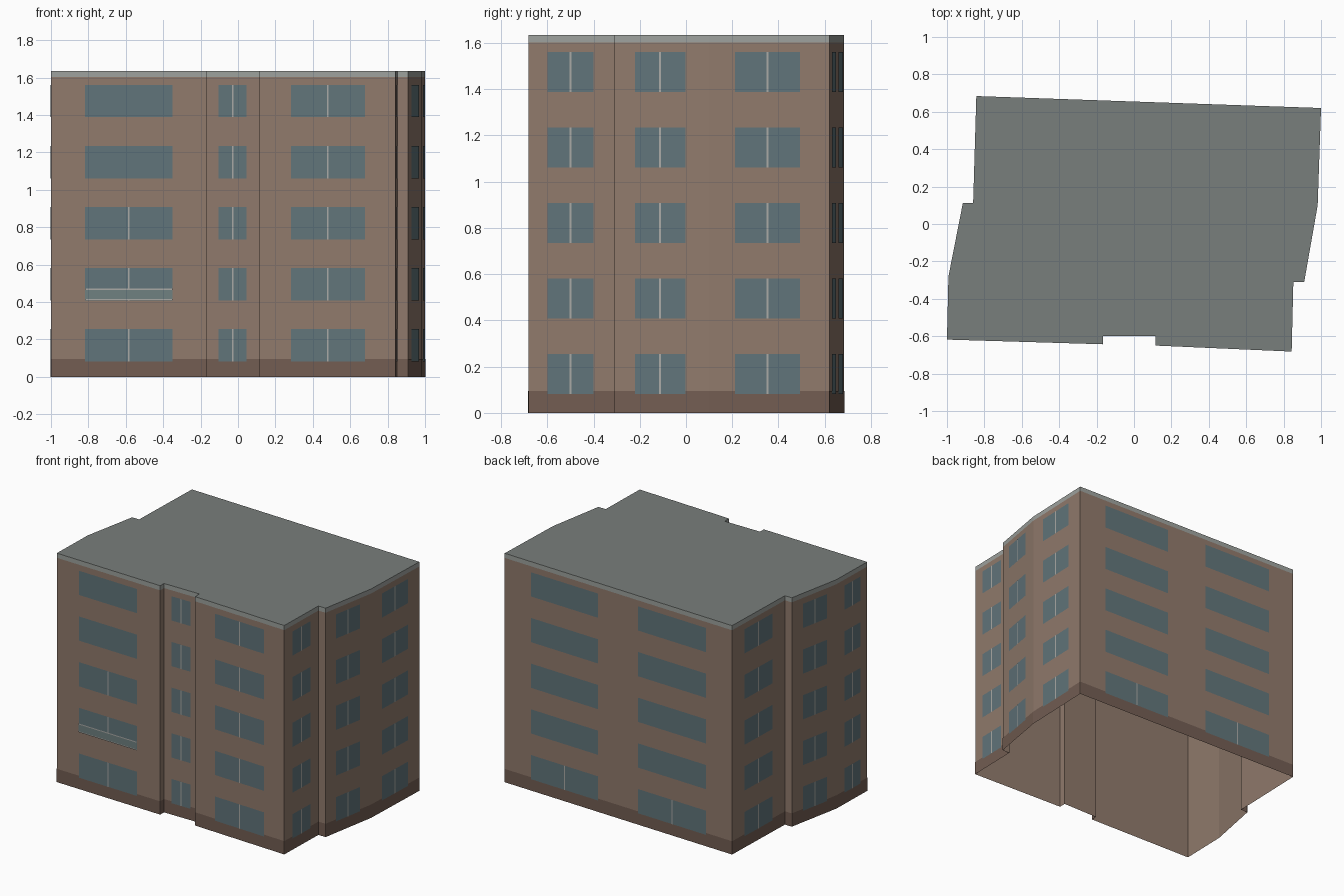
import bpy
from mathutils import Vector

if "Cube" in bpy.data.objects:
    bpy.data.objects.remove(bpy.data.objects["Cube"])

# Footprint, counter-clockwise from the front left corner
FOOT = [Vector(p) for p in [
    (-1.0, -0.618), (-0.165, -0.643), (-0.165, -0.60), (0.115, -0.60),
    (0.115, -0.65), (0.843, -0.682), (0.852, -0.31), (0.91, -0.31),
    (0.982, 0.10), (1.0, 0.62), (-0.843, 0.684), (-0.86, 0.112),
    (-0.915, 0.112), (-0.992, -0.28)]]
N = len(FOOT)
WALL_TOP, ROOF_TOP, PLINTH_TOP = 1.602, 1.635, 0.095


def material(name, rgb):
    m = bpy.data.materials.new(name)
    m.diffuse_color = (*rgb, 1)
    m.use_nodes = True
    m.node_tree.nodes["Principled BSDF"].inputs["Base Color"].default_value = m.diffuse_color
    return m


BRICK = material("brick", (0.28, 0.195, 0.15))
PLINTH = material("plinth", (0.17, 0.11, 0.085))
GLASS = material("glass", (0.12, 0.177, 0.195))
FRAME = material("frame", (0.40, 0.40, 0.38))
TRIM = material("trim", (0.34, 0.36, 0.34))
ROOF = material("roof", (0.19, 0.21, 0.20))
RAIL_PANEL = material("rail_panel", (0.16, 0.22, 0.22))


def add_mesh(name, verts, faces, mat):
    me = bpy.data.meshes.new(name)
    me.from_pydata(verts, [], faces)
    me.materials.append(mat)
    ob = bpy.data.objects.new(name, me)
    bpy.context.collection.objects.link(ob)
    return ob


def ring(name, z0, z1, mat):
    """Band of wall faces following the footprint."""
    verts = [(p.x, p.y, z) for z in (z0, z1) for p in FOOT]
    faces = [(i, (i + 1) % N, N + (i + 1) % N, N + i) for i in range(N)]
    return add_mesh(name, verts, faces, mat)


def quad(side, f0, f1, z0, z1, out):
    """Corners of a panel lying just outside one footprint side."""
    a, b = FOOT[side], FOOT[(side + 1) % N]
    d = b - a
    n = Vector((d.y, -d.x)).normalized() * out
    p, q = a + d * f0 + n, a + d * f1 + n
    return [(p.x, p.y, z0), (q.x, q.y, z0), (q.x, q.y, z1), (p.x, p.y, z1)]


def panels(name, quads, mat):
    verts = [v for q in quads for v in q]
    faces = [tuple(range(i, i + 4)) for i in range(0, len(verts), 4)]
    return add_mesh(name, verts, faces, mat)


# Shell, roof edge band and flat roof; the underside is open
ring("walls", 0, WALL_TOP, BRICK)
ring("roof_edge", WALL_TOP, ROOF_TOP, TRIM)
add_mesh("flat_roof", [(p.x, p.y, ROOF_TOP) for p in FOOT], [tuple(range(N))], ROOF)
panels("plinth", [quad(i, 0, 1, 0, PLINTH_TOP, 0.0015) for i in range(N)], PLINTH)

# Window columns: name, side, start and end along the side, rows with a mullion
ALL = range(5)
COLUMNS = [
    ("front_left", 0, 0.218, 0.778, range(3)),
    ("front_middle", 2, 0.22, 0.755, ALL),
    ("front_right", 4, 0.23, 0.775, ALL),
    ("right_front", 5, 0.225, 0.76, ALL),
    ("right_middle", 7, 0.22, 0.75, ALL),
    ("right_back", 8, 0.215, 0.755, ALL),
    ("back_right", 9, 0.117, 0.412, range(1)),
    ("back_left", 9, 0.588, 0.886, range(1)),
    ("left_back", 10, 0.226, 0.755, ALL),
    ("left_middle", 12, 0.24, 0.79, ALL),
    ("left_front", 13, 0.25, 0.77, ALL),
]
for name, side, f0, f1, split in COLUMNS:
    length = (FOOT[(side + 1) % N] - FOOT[side]).length
    rows = [0.082 + 0.3265 * r for r in range(5)]
    mid, half = (f0 + f1) / 2, 0.004 / length
    panels(name + "_windows", [quad(side, f0, f1, z, z + 0.173, 0.003) for z in rows], GLASS)
    panels(name + "_mullions", [quad(side, mid - half, mid + half, rows[r], rows[r] + 0.173, 0.0045)
                                for r in split], FRAME)

# Shallow balcony railing on the front left window
panels("balcony_panel", [quad(0, 0.218, 0.778, 0.41, 0.47, 0.007)], RAIL_PANEL)
panels("balcony_rails", [quad(0, 0.218, 0.778, z, z + 0.007, 0.0085)
                         for z in (0.41, 0.465)], FRAME)
